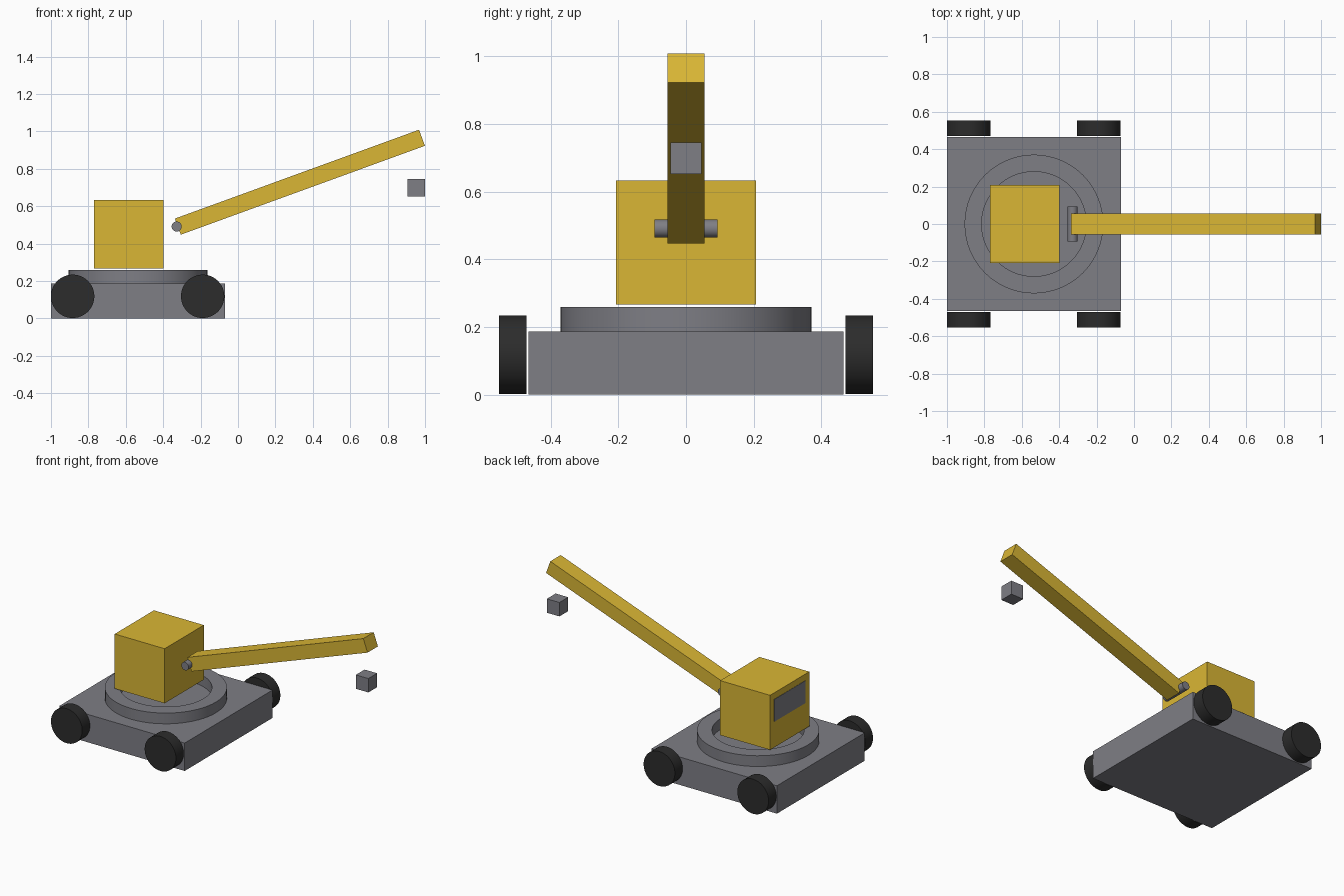
import bpy, bmesh, math
from mathutils import Matrix

if "Cube" in bpy.data.objects:
    bpy.data.objects.remove(bpy.data.objects["Cube"])


def material(name, rgb):
    m = bpy.data.materials.new(name)
    m.diffuse_color = (*rgb, 1)
    m.use_nodes = True
    m.node_tree.nodes["Principled BSDF"].inputs["Base Color"].default_value = m.diffuse_color
    return m


YELLOW = material("machine yellow", (0.70, 0.47, 0.035))
GREY = material("steel grey", (0.21, 0.21, 0.235))
BLACK = material("rubber black", (0.025, 0.025, 0.025))


def finish(name, bm, mat, smooth=False):
    bmesh.ops.recalc_face_normals(bm, faces=bm.faces)
    me = bpy.data.meshes.new(name)
    bm.to_mesh(me)
    bm.free()
    me.materials.append(mat)
    ob = bpy.data.objects.new(name, me)
    bpy.context.collection.objects.link(ob)
    if smooth:
        bpy.ops.object.select_all(action='DESELECT')
        ob.select_set(True)
        bpy.context.view_layer.objects.active = ob
        bpy.ops.object.shade_smooth_by_angle(angle=math.radians(35))
    return ob


def box(name, centre, size, mat, pitch=0):
    bm = bmesh.new()
    bmesh.ops.create_cube(bm, size=1, matrix=Matrix.Diagonal((*size, 1)))
    ob = finish(name, bm, mat)
    ob.location = centre
    ob.rotation_euler.y = -math.radians(pitch)
    return ob


def axle_cylinder(name, centre, radius, width, mat, segments):
    # cylinder lying along y
    bm = bmesh.new()
    bmesh.ops.create_cone(bm, cap_ends=True, segments=segments, radius1=radius,
                          radius2=radius, depth=width,
                          matrix=Matrix.Rotation(math.pi / 2, 4, 'X'))
    ob = finish(name, bm, mat, True)
    ob.location = centre
    return ob


def ring(name, centre, r_in, r_out, z0, z1, mat, segments=64):
    # rectangular profile spun around z
    bm = bmesh.new()
    vs = [bm.verts.new(p) for p in
          ((r_in, 0, z0), (r_out, 0, z0), (r_out, 0, z1), (r_in, 0, z1))]
    es = [bm.edges.new((vs[i], vs[(i + 1) % 4])) for i in range(4)]
    bmesh.ops.spin(bm, geom=vs + es, cent=(0, 0, 0), axis=(0, 0, 1),
                   angle=2 * math.pi, steps=segments)
    bmesh.ops.remove_doubles(bm, verts=bm.verts, dist=1e-4)
    ob = finish(name, bm, mat, True)
    ob.location = centre
    return ob


# chassis and slewing ring
box("chassis", (-0.535, 0, 0.0935), (0.93, 0.93, 0.187), GREY)
ring("slewing_ring", (-0.535, 0, 0), 0.28, 0.371, 0.187, 0.259, GREY)

# wheels
for end, x in (("rear", -0.884), ("front", -0.189)):
    for side, y in (("right", -0.512), ("left", 0.512)):
        axle_cylinder(f"wheel_{end}_{side}", (x, y, 0.118), 0.116, 0.082, BLACK, 48)

# cab with grey panel on its back
box("cab", (-0.584, 0, 0.45), (0.37, 0.415, 0.366), YELLOW)
box("back_panel", (-0.768, 0, 0.515), (0.006, 0.33, 0.15), GREY)

# boom, pivot pin and hook block
box("boom", (0.331, 0, 0.728), (1.389, 0.11, 0.0915), YELLOW, 20)
axle_cylinder("boom_pin", (-0.328, 0, 0.491), 0.027, 0.187, GREY, 24)
box("hook_block", (0.953, 0, 0.699), (0.093, 0.093, 0.093), GREY)
